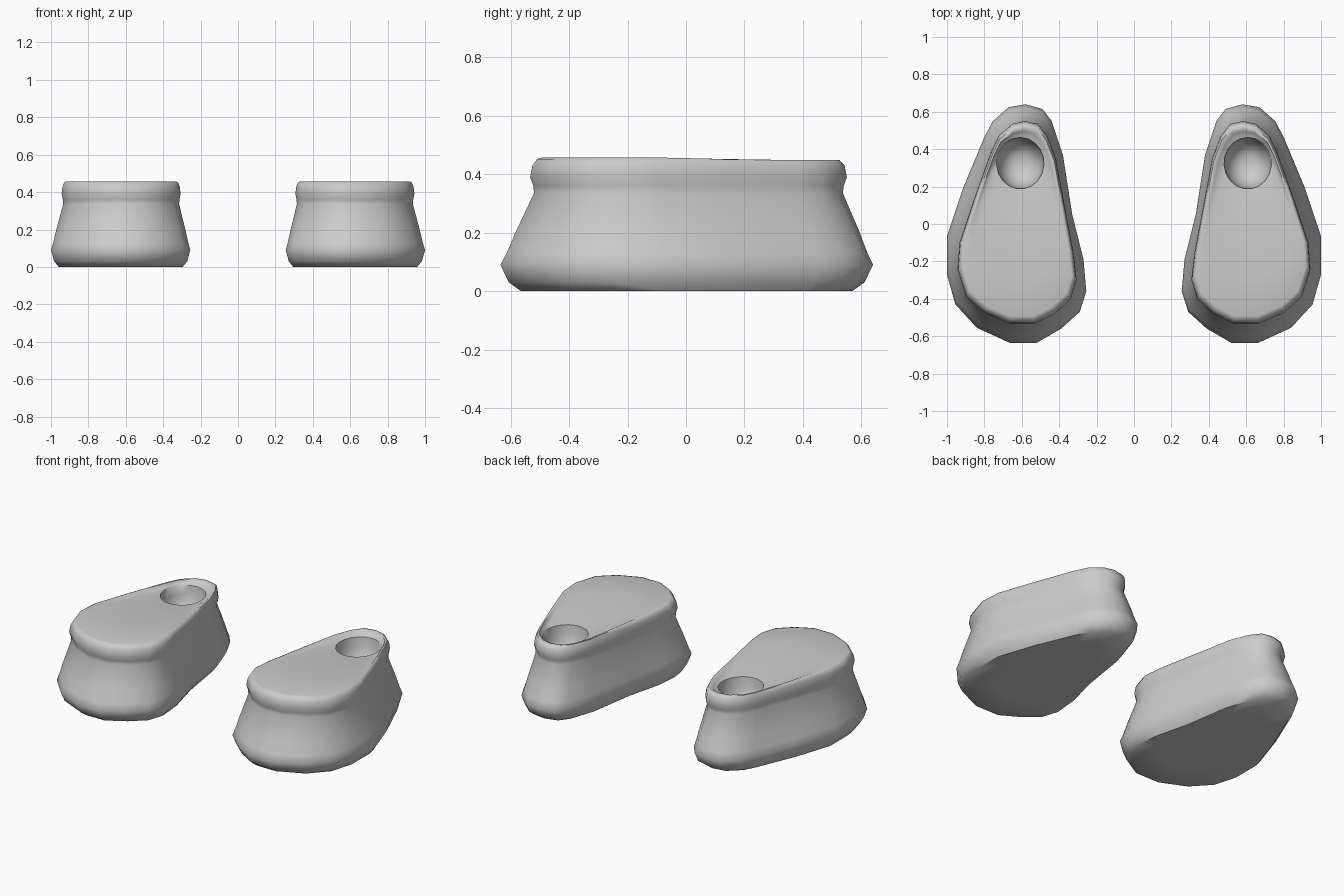
import bpy, bmesh, math

if "Cube" in bpy.data.objects:
    bpy.data.objects.remove(bpy.data.objects["Cube"])

# Paired outlines of one foot (left side): widest base line and top rim
BASE = [(-.58, .64), (-.67, .625), (-.755, .55), (-.80, .465), (-.915, .19),
        (-1, -.065), (-1, -.27), (-.955, -.43), (-.84, -.555), (-.665, -.635),
        (-.52, -.635), (-.39, -.56), (-.29, -.47), (-.255, -.36), (-.27, -.19),
        (-.33, .05), (-.38, .37), (-.44, .55), (-.49, .615)]
RIM = [(-.585, .545), (-.65, .53), (-.72, .47), (-.76, .39), (-.85, .14),
       (-.93, -.10), (-.94, -.24), (-.895, -.385), (-.80, -.47), (-.665, -.528),
       (-.53, -.528), (-.425, -.475), (-.34, -.395), (-.31, -.295), (-.325, -.16),
       (-.37, .08), (-.42, .35), (-.465, .465), (-.515, .53)]
N = len(BASE)


def lerp(a, b, t):
    return [(p[0] + (q[0] - p[0]) * t, p[1] + (q[1] - p[1]) * t) for p, q in zip(a, b)]


def scaled(pts, s):
    return [(-.62 + (x + .62) * s, y * s) for x, y in pts]


def socket(s):
    return [(-.608 + .127 * s * math.cos(math.pi / 2 + 2 * math.pi * i / N),
             .325 + .138 * s * math.sin(math.pi / 2 + 2 * math.pi * i / N)) for i in range(N)]


bm = bmesh.new()
rings = []


def add_ring(pts, z):
    # z may be a number or a function of y
    f = z if callable(z) else (lambda y: z)
    rings.append([bm.verts.new((x, y, f(y))) for x, y in pts])


def dip(front, back):
    # height blending from the front of the top to the lower back
    return lambda y: front + (back - front) * min(1, max(0, (y + .1) / .4))


# Sides: flared base, narrow neck, rolled rim
for t, s, z in [(0, .60, 0), (0, .89, 0), (0, .955, .03), (0, 1, .09), (.2, 1, .13),
                (.5, 1, .205), (1, .985, .335), (1, .99, .36), (1, 1.01, .39)]:
    add_ring(scaled(lerp(BASE, RIM, t), s), z)
add_ring(scaled(RIM, .995), dip(.43, .43))
add_ring(scaled(RIM, .965), dip(.452, .448))

# Dished top running into the round socket
inner = scaled(RIM, .93)
add_ring(inner, dip(.457, .448))
add_ring(lerp(inner, socket(1), .3), dip(.456, .437))
add_ring(lerp(inner, socket(1), .65), dip(.456, .43))
for s, z in [(1, .425), (.96, .37), (.85, .315), (.6, .27), (.3, .25)]:
    add_ring(socket(s), z)

for a, b in zip(rings, rings[1:]):
    for i in range(N):
        j = (i + 1) % N
        bm.faces.new((a[i], a[j], b[j], b[i]))
bm.faces.new(rings[0][::-1])
bm.faces.new(rings[-1])
bmesh.ops.recalc_face_normals(bm, faces=bm.faces[:])

mesh = bpy.data.meshes.new("feet")
bm.to_mesh(mesh)
bm.free()
feet = bpy.data.objects.new("feet", mesh)
bpy.context.collection.objects.link(feet)

# Mirror to the other foot
feet.modifiers.new("mirror", 'MIRROR').use_axis[0] = True
bpy.context.view_layer.objects.active = feet
feet.select_set(True)
bpy.ops.object.shade_smooth_by_angle(angle=math.radians(50))
